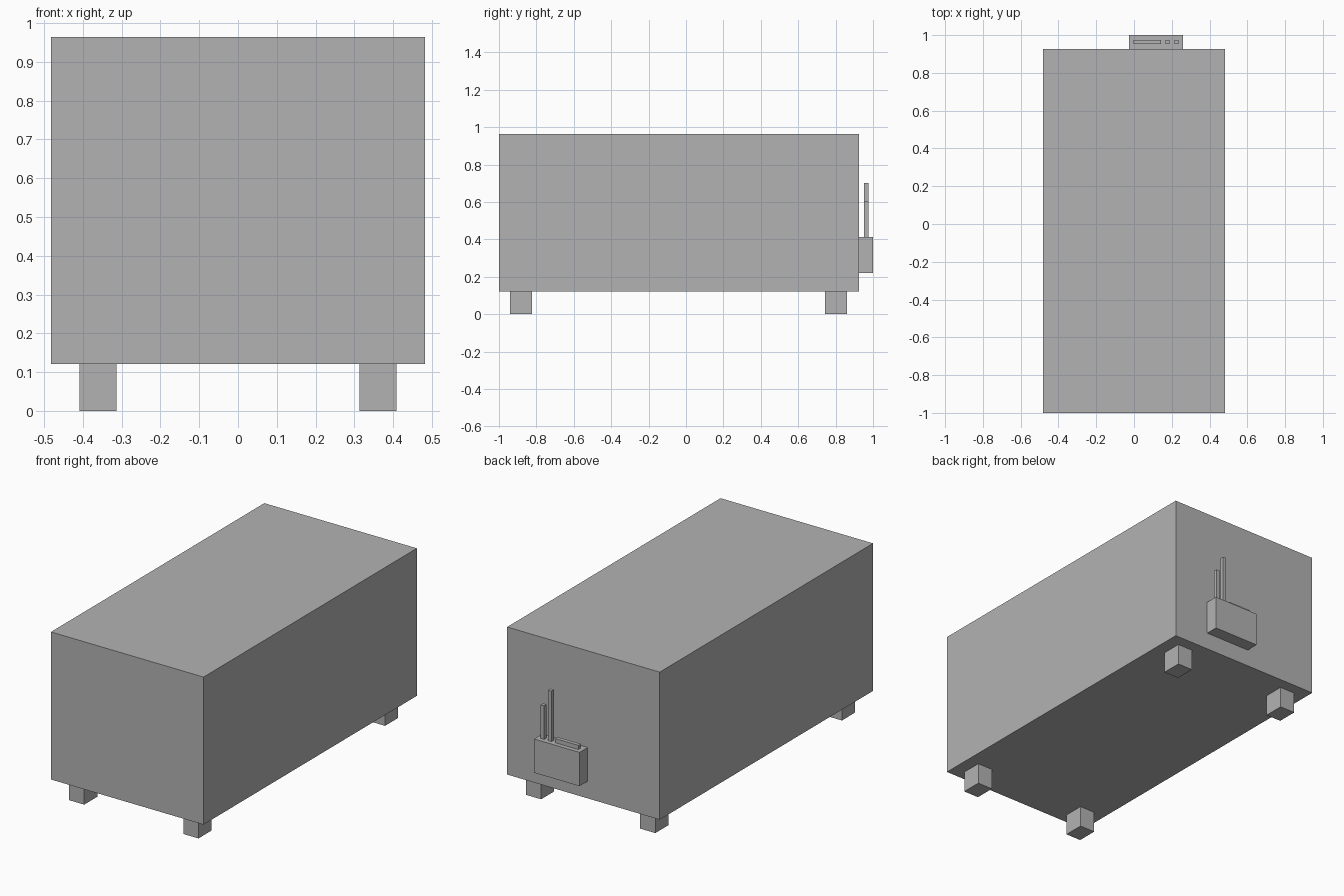
import bpy

cube = bpy.data.objects.get("Cube")
if cube:
    bpy.data.objects.remove(cube, do_unlink=True)

# Single plain grey finish
grey = bpy.data.materials.new("plain_grey")
grey.use_nodes = True
colour = (0.45, 0.45, 0.45, 1)
grey.diffuse_color = colour
grey.node_tree.nodes["Principled BSDF"].inputs["Base Color"].default_value = colour


def box(name, x, y, z):
    """Add a box spanning the given (low, high) range on each axis."""
    spans = (x, y, z)
    bpy.ops.mesh.primitive_cube_add(size=1, location=[(a + b) / 2 for a, b in spans])
    ob = bpy.context.object
    ob.name = name
    ob.scale = [b - a for a, b in spans]
    bpy.ops.object.transform_apply(location=False, rotation=False, scale=True)
    ob.data.materials.append(grey)
    return ob


# Main cabinet
BOTTOM, BACK = 0.121, 0.926
box("cabinet", (-0.482, 0.482), (-1, BACK), (BOTTOM, 0.964))

# Four feet
for end, y in (("front", -0.882), ("back", 0.802)):
    for side, x in (("right", -0.361), ("left", 0.361)):
        box(f"{end}_{side}_foot", (x - 0.048, x + 0.048),
            (y - 0.059, y + 0.059), (0, BOTTOM))

# Control unit on the back wall
TOP = 0.412
box("control_unit", (-0.027, 0.26), (BACK, 1), (0.219, TOP))

# Rods and low bar standing on the control unit
depth = (0.953, 0.975)
box("tall_rod", (0.167, 0.189), depth, (TOP, 0.701))
box("short_rod", (0.214, 0.236), depth, (TOP, 0.604))
box("low_bar", (-0.002, 0.143), depth, (TOP, TOP + 0.024))
